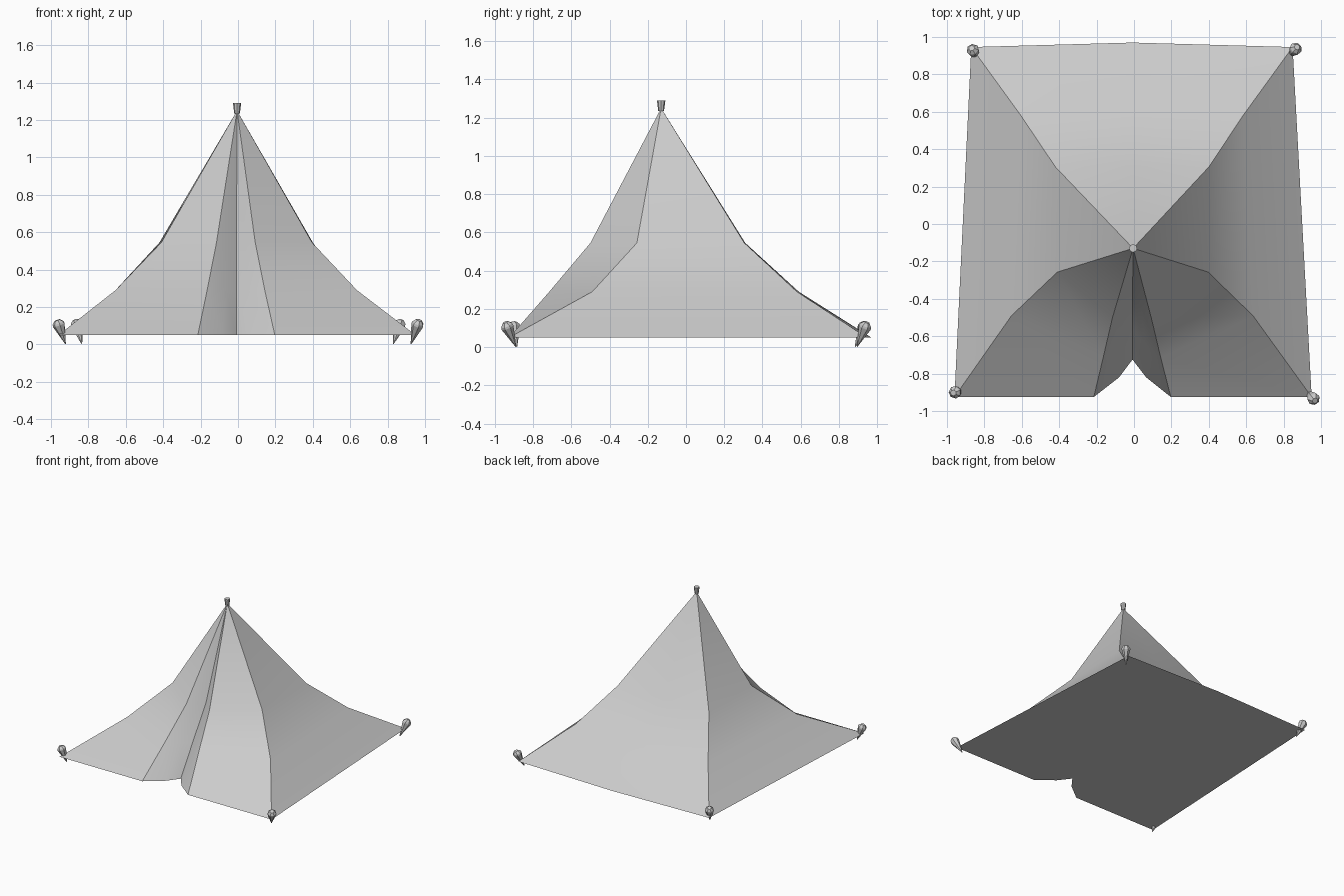
import bpy, bmesh
from mathutils import Vector

if "Cube" in bpy.data.objects:
    bpy.data.objects.remove(bpy.data.objects["Cube"])

APEX = (-0.005, -0.13, 1.25)
LEVELS = (0.545, 0.29, 0.05)


def col(*xy):
    """Seam line running from the apex down to the base."""
    return [APEX] + [(x, y, z) for (x, y), z in zip(xy, LEVELS)]


# Seams, counter-clockwise seen from above
front_left = col((-0.41, -0.257), (-0.655, -0.49), (-0.96, -0.925))
door_left = col((-0.115, -0.50), (-0.165, -0.715), (-0.215, -0.925))
fold_left = col((-0.055, -0.445), (-0.07, -0.635), (-0.08, -0.82))
inner = col((-0.008, -0.40), (-0.008, -0.57), (-0.008, -0.725))
fold_right = col((0.04, -0.445), (0.055, -0.635), (0.065, -0.82))
door_right = col((0.092, -0.50), (0.143, -0.715), (0.197, -0.925))
front_right = col((0.396, -0.257), (0.636, -0.49), (0.95, -0.925))
back_right = col((0.40, 0.305), (0.583, 0.58), (0.848, 0.946))
back_mid = col((-0.008, 0.31), (-0.008, 0.59), (-0.008, 0.97))
back_left = col((-0.42, 0.305), (-0.605, 0.58), (-0.87, 0.946))


def finish(name, bm, smooth):
    mesh = bpy.data.meshes.new(name)
    for f in bm.faces:
        f.smooth = smooth
    bm.to_mesh(mesh)
    bm.free()
    ob = bpy.data.objects.new(name, mesh)
    bpy.context.collection.objects.link(ob)
    return ob


def panel(name, *cols):
    """Smooth cloth panel stretched between neighbouring seams."""
    bm = bmesh.new()
    top = bm.verts.new(APEX)
    vs = [[top] + [bm.verts.new(p) for p in c[1:]] for c in cols]
    for a, b in zip(vs, vs[1:]):
        bm.faces.new((top, a[1], b[1]))
        for i in range(1, len(a) - 1):
            bm.faces.new((a[i], a[i + 1], b[i + 1], b[i]))
    finish(name, bm, True)


def lathe(name, base, tip, profile, sides):
    """Faceted turned part; profile is (radius, fraction along axis)."""
    base, tip = Vector(base), Vector(tip)
    rot = (tip - base).to_track_quat('Z', 'Y').to_matrix()
    length = (tip - base).length
    bm = bmesh.new()
    rings = []
    for r, t in profile:
        circle = bmesh.ops.create_circle(bm, segments=sides, radius=r)['verts']
        for v in circle:
            v.co = base + rot @ (v.co + Vector((0, 0, t * length)))
        rings.append(circle)
    for a, b in zip(rings, rings[1:]):
        for i in range(sides):
            j = (i + 1) % sides
            bm.faces.new((a[i], a[j], b[j], b[i]))
    bm.faces.new(rings[0])
    bm.faces.new(rings[-1])
    bmesh.ops.recalc_face_normals(bm, faces=bm.faces)
    finish(name, bm, False)


# Cloth walls
panel("front_wall_left", front_left, door_left)
panel("door_flap_left", door_left, fold_left, inner)
panel("door_flap_right", inner, fold_right, door_right)
panel("front_wall_right", door_right, front_right)
panel("right_wall", front_right, back_right)
panel("back_wall", back_right, back_mid, back_left)
panel("left_wall", back_left, front_left)

# Groundsheet
bm = bmesh.new()
outline = [front_left, door_left, fold_left, inner, fold_right, door_right,
           front_right, back_right, back_mid, back_left]
bm.faces.new([bm.verts.new(c[-1]) for c in reversed(outline)])
finish("groundsheet", bm, False)

# Pole tip
lathe("pole_tip", (-0.005, -0.13, 1.235), (-0.005, -0.13, 1.29),
      [(0.015, 0), (0.022, 1)], 8)

# Corner pegs, leaning outwards
PEG = [(0.002, 0), (0.034, 0.8), (0.032, 0.88), (0.016, 1)]
for name, tip, head in (
        ("peg_front_left", (-0.922, -0.885), (-0.966, -0.903)),
        ("peg_front_right", (0.925, -0.89), (0.968, -0.945)),
        ("peg_back_right", (0.83, 0.895), (0.872, 0.946)),
        ("peg_back_left", (-0.835, 0.885), (-0.868, 0.94))):
    lathe(name, (*tip, 0.002), (*head, 0.13), PEG, 7)
